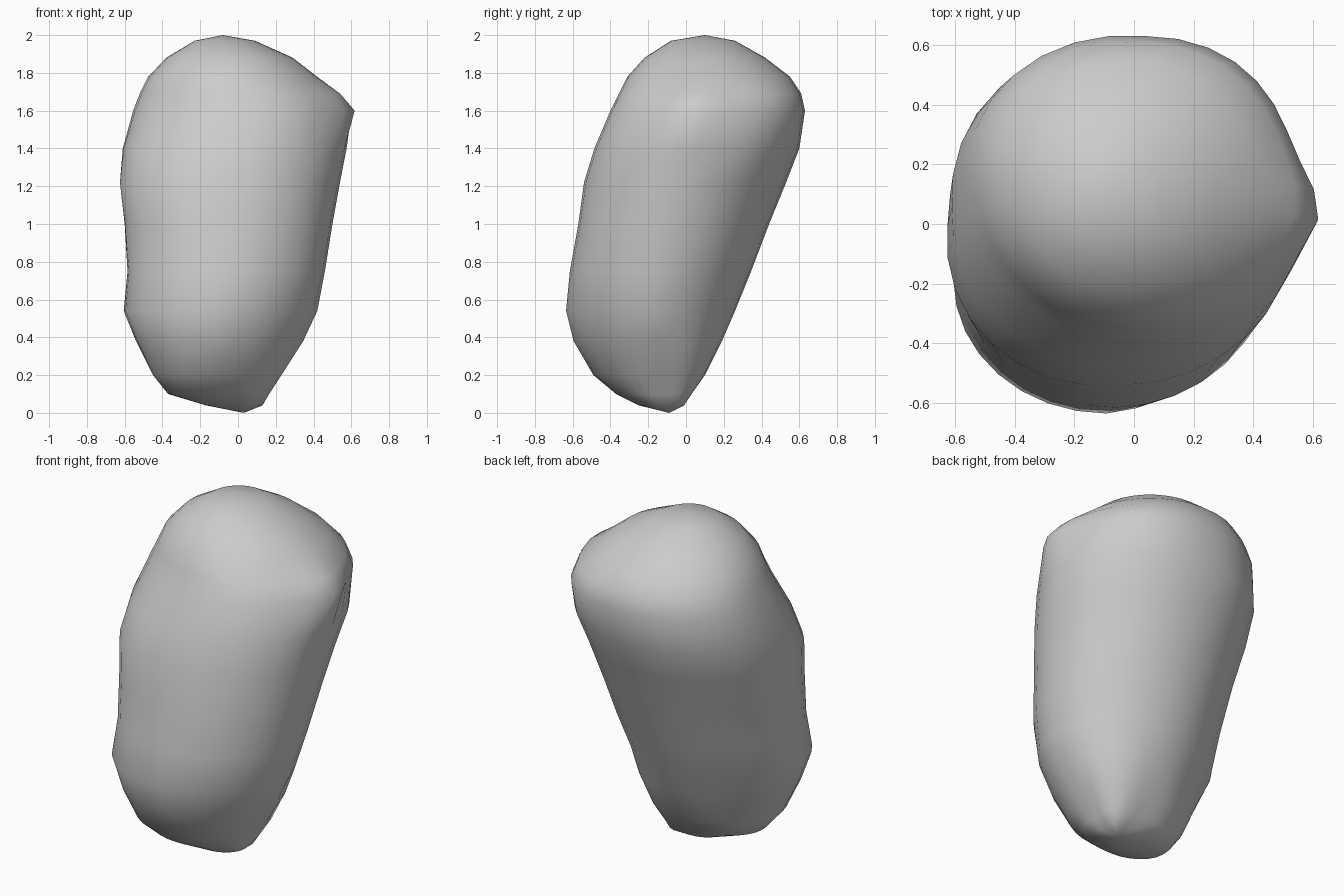
import bpy
import bmesh
import math
from mathutils import Vector

default_cube = bpy.data.objects.get("Cube")
if default_cube:
    bpy.data.objects.remove(default_cube, do_unlink=True)

SEGMENTS = 32

# Outline of the leaning pebble: height, left, right, front, back
OUTLINE = [
    (0.04, -0.17, 0.13, -0.25, -0.01),
    (0.10, -0.37, 0.165, -0.37, 0.03),
    (0.20, -0.45, 0.23, -0.49, 0.10),
    (0.38, -0.54, 0.345, -0.595, 0.19),
    (0.54, -0.605, 0.42, -0.635, 0.26),
    (0.75, -0.585, 0.46, -0.615, 0.345),
    (1.00, -0.60, 0.50, -0.57, 0.44),
    (1.22, -0.625, 0.54, -0.54, 0.53),
    (1.40, -0.61, 0.575, -0.485, 0.60),
    (1.60, -0.555, 0.626, -0.40, 0.63),
    (1.69, -0.52, 0.55, -0.355, 0.61),
    (1.78, -0.475, 0.42, -0.31, 0.55),
    (1.88, -0.38, 0.29, -0.22, 0.42),
    (1.97, -0.23, 0.09, -0.08, 0.26),
]


def make_material(name, color):
    material = bpy.data.materials.new(name)
    material.use_nodes = True
    material.diffuse_color = color
    shader = material.node_tree.nodes["Principled BSDF"]
    shader.inputs["Base Color"].default_value = color
    return material


def fade(height, middle, reach):
    return max(0, 1 - abs(height - middle) / reach)


def clamp(value):
    return max(-1, min(1, value))


def corner_swell(height, across, along):
    """Fullness of each diagonal corner of the section."""
    if across * along < 0:
        swell = -0.08 * fade(height, 0.4, 0.4)
        if along > 0:
            swell += 0.06 * fade(height, 1.55, 0.4)
    elif across > 0:
        swell = 0.32 * fade(height, 0, 0.5)
    else:
        swell = 0.1 * fade(height, 0, 0.4) + 0.06 * fade(height, 1.15, 0.5)
    return 1 + swell * abs(2 * across * along)


def ring_points(height, left, right, front, back):
    """Oval section with a pointed shoulder and uneven diagonal corners."""
    center = Vector(((left + right) / 2, (front + back) / 2, height))
    radius_x, radius_y = (right - left) / 2, (back - front) / 2
    pinch = 0.14 * fade(height, 1.6, 0.2)
    for step in range(SEGMENTS):
        angle = math.tau * step / SEGMENTS
        across, along = math.cos(angle), math.sin(angle)
        swell = corner_swell(height, across, along)
        across, along = clamp(across * swell), clamp(along * swell)
        # Shoulder point on the +x side
        if across > 0:
            point = max(0, math.cos(angle + 0.18)) ** 20
            across += pinch * (point - across * across)
        yield center + Vector((radius_x * across, radius_y * along, 0))


# Loft the rings and close both ends with a fan
bm = bmesh.new()
rings = [[bm.verts.new(p) for p in ring_points(*row)] for row in OUTLINE]
bottom = bm.verts.new((0.03, -0.09, 0))
top = bm.verts.new((-0.08, 0.1, 2))
for i in range(SEGMENTS):
    j = (i + 1) % SEGMENTS
    for lower, upper in zip(rings, rings[1:]):
        bm.faces.new((lower[i], lower[j], upper[j], upper[i]))
    bm.faces.new((bottom, rings[0][j], rings[0][i]))
    bm.faces.new((top, rings[-1][i], rings[-1][j]))
bmesh.ops.recalc_face_normals(bm, faces=bm.faces)

mesh = bpy.data.meshes.new("pebble")
bm.to_mesh(mesh)
bm.free()
mesh.materials.append(make_material("stone grey", (0.6, 0.6, 0.6, 1)))
pebble = bpy.data.objects.new("pebble", mesh)
bpy.context.collection.objects.link(pebble)

# Smooth shading, keeping the pointed shoulder crisp
bpy.ops.object.select_all(action="DESELECT")
pebble.select_set(True)
bpy.context.view_layer.objects.active = pebble
bpy.ops.object.shade_smooth_by_angle(angle=math.radians(60))
